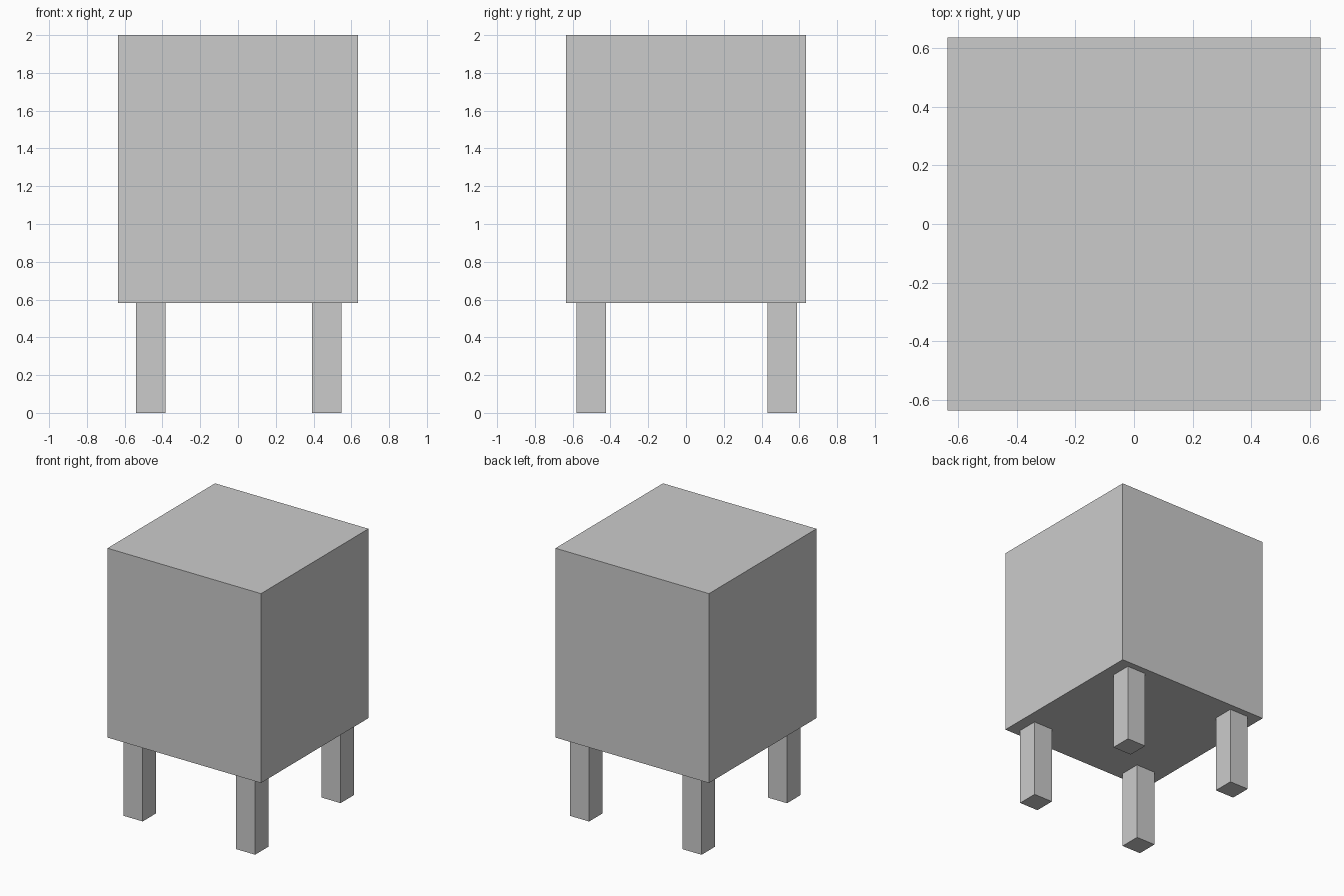
import bpy

if "Cube" in bpy.data.objects:
    bpy.data.objects.remove(bpy.data.objects["Cube"])

BODY_BOTTOM = 0.582
TOP = 2.0
BODY_WIDTH = 1.272
LEG_WIDTH = 0.157


def box(name, x, y, width, z0, z1):
    """Square upright block between two heights."""
    bpy.ops.mesh.primitive_cube_add(size=1, location=(x, y, (z0 + z1) / 2))
    obj = bpy.context.object
    obj.name = name
    obj.scale = (width, width, z1 - z0)
    bpy.ops.object.transform_apply(location=False, rotation=False, scale=True)
    return obj


# Main block
box("body", 0, 0, BODY_WIDTH, BODY_BOTTOM, TOP)

# Four legs, set very slightly off centre
for side, x in (("left", -0.462), ("right", 0.470)):
    for end, y in (("front", -0.502), ("back", 0.509)):
        box(f"{end}_{side}_leg", x, y, LEG_WIDTH, 0, BODY_BOTTOM)
